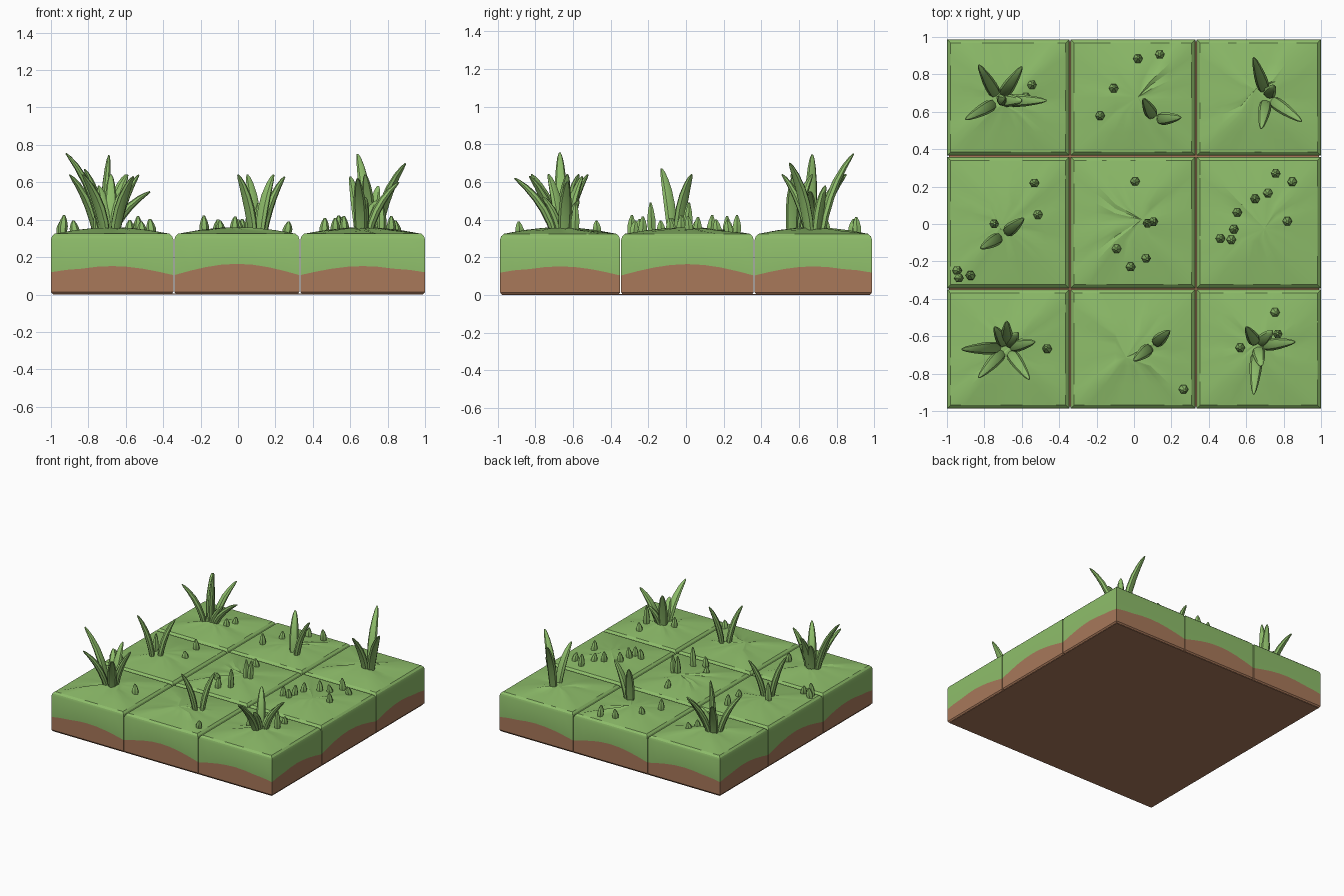
import bpy, bmesh, math, random
from mathutils import Vector

if "Cube" in bpy.data.objects:
    bpy.data.objects.remove(bpy.data.objects["Cube"])

random.seed(4)

def material(name, rgb):
    m = bpy.data.materials.new(name)
    m.diffuse_color = (*rgb, 1)
    m.use_nodes = True
    m.node_tree.nodes["Principled BSDF"].inputs["Base Color"].default_value = m.diffuse_color
    return m

GRASS = material("grass green", (0.270, 0.510, 0.144))
SOIL = material("soil brown", (0.392, 0.188, 0.102))

def finish(bm, name, mats, angle):
    bmesh.ops.recalc_face_normals(bm, faces=bm.faces)
    me = bpy.data.meshes.new(name)
    bm.to_mesh(me)
    bm.free()
    for m in mats:
        me.materials.append(m)
    ob = bpy.data.objects.new(name, me)
    bpy.context.collection.objects.link(ob)
    bpy.ops.object.select_all(action='DESELECT')
    ob.select_set(True)
    bpy.context.view_layer.objects.active = ob
    bpy.ops.object.shade_smooth_by_angle(angle=math.radians(angle))
    return ob

def loft(bm, rings, mat_of=lambda i: 0):
    vs = [[bm.verts.new(p) for p in r] for r in rings]
    n = len(vs[0])
    for i in range(len(vs) - 1):
        for k in range(n):
            f = bm.faces.new((vs[i][k], vs[i][(k + 1) % n], vs[i + 1][(k + 1) % n], vs[i + 1][k]))
            f.material_index = mat_of(i)
    return vs

# ---- turf tiles: soil below a wavy line, grass above, domed top
XS = (-1.0, -0.343, 0.331, 1.0)
YS = (-0.987, -0.347, 0.362, 0.987)
N = 8

def tile(x0, x1, y0, y1, name):
    cx, cy, hx, hy = (x0 + x1) / 2, (y0 + y1) / 2, (x1 - x0) / 2, (y1 - y0) / 2
    # unit square outline, counter-clockwise
    sq = []
    for k in range(4):
        for j in range(N):
            a, b = -1 + 2 * j / N, 1
            for _ in range(k):
                a, b = b, -a
            sq.append((a, b, math.sin(math.pi * j / N)))

    def ring(inset, z, wave=0):
        out = []
        for a, b, s in sq:
            px, py = cx + a * (hx - inset), cy + b * (hy - inset)
            rim = 0.015 if abs(px) > 0.9 and abs(py) > 0.9 else 0
            amp = wave if cx * cx < 0.05 or cy * cy < 0.05 else wave * 0.8
            out.append((px, py, z + (amp * s + rim * (1 - s) if wave else 0)))
        return out

    rings = [ring(0.008, 0.003), ring(0.0, 0.014), ring(0.0, 0.104, 0.06),
             ring(0.0, 0.295), ring(0.006, 0.312), ring(0.02, 0.325)]
    jig = [random.uniform(-0.005, 0.005) for _ in sq]
    for scale, z in ((0.6, 0.340), (0.28, 0.352)):
        rings.append([(cx + a * hx * scale, cy + b * hy * scale, z + jig[i])
                      for i, (a, b, s) in enumerate(sq)])
    bm = bmesh.new()
    vs = loft(bm, rings, lambda i: 1 if i < 2 else 0)
    bm.faces.new(vs[0]).material_index = 1
    top = bm.verts.new((cx + random.uniform(-.05, .05), cy + random.uniform(-.05, .05), 0.358))
    for k in range(len(sq)):
        bm.faces.new((vs[-1][k], vs[-1][(k + 1) % len(sq)], top))
    finish(bm, name, (GRASS, SOIL), 25)

G = 0.003
for i in range(3):
    for j in range(3):
        tile(XS[i] + (G if i else 0), XS[i + 1] - (G if i < 2 else 0),
             YS[j] + (G if j else 0), YS[j + 1] - (G if j < 2 else 0), f"turf_tile_{i}_{j}")

# ---- underside plate closing the joints
bm = bmesh.new()
loop = [(-0.99, -0.977), (0.99, -0.977), (0.99, 0.977), (-0.99, 0.977)]
vs = loft(bm, [[(x, y, z) for x, y in loop] for z in (0, 0.006)])
bm.faces.new(vs[0])
bm.faces.new(vs[1])
finish(bm, "underside_plate", (SOIL,), 30)

# ---- grass blades: curved, tapering, ridged
def blade(bm, base, tip, w=0.034):
    b, t = Vector(base), Vector(tip)
    d = Vector((t.x - b.x, t.y - b.y, 0))
    c = Vector((b.x, b.y, b.z + (t.z - b.z) * 0.62)) + d * 0.22
    side = Vector((-d.y, d.x, 0)).normalized()
    rings = []
    for u, k in ((0, 0.8), (0.2, 0.97), (0.4, 1), (0.6, 0.9), (0.8, 0.66), (0.93, 0.42), (1, 0.16)):
        p = b * (1 - u) ** 2 + c * 2 * u * (1 - u) + t * u * u
        tan = ((c - b) * (1 - u) + (t - c) * u).normalized()
        nrm = tan.cross(side)
        rings.append([p + side * (math.cos(a) * w * k) + nrm * (math.sin(a) * w * 0.68 * k)
                      for a in [math.tau * q / 8 for q in range(8)]])
    vs = loft(bm, rings)
    bm.faces.new(vs[0])
    bm.faces.new(vs[-1])

# clump centre, then tips (x, y, z)
CLUMPS = {
    "clump_front_left": ((-0.68, -0.66), [(-0.92, -0.67, .755), (-0.83, -0.82, .64), (-0.56, -0.83, .63),
                         (-0.53, -0.63, .64), (-0.68, -0.52, .64), (-0.745, -0.55, .58), (-0.62, -0.58, .55)]),
    "clump_back_left": ((-0.72, 0.66), [(-0.83, 0.85, .64), (-0.60, 0.84, .64), (-0.90, 0.56, .64),
                        (-0.69, 0.67, .745), (-0.47, 0.66, .55), (-0.60, 0.66, .50)]),
    "clump_back_right": ((0.71, 0.68), [(0.64, 0.89, .75), (0.68, 0.51, .64), (0.895, 0.55, .70),
                         (0.75, 0.74, .58)]),
    "clump_front_right": ((0.66, -0.65), [(0.64, -0.91, .62), (0.86, -0.63, .60), (0.60, -0.55, .63),
                          (0.74, -0.57, .50), (0.68, -0.76, .52)]),
    "clump_middle_left": ((-0.70, -0.06), [(-0.82, -0.13, .67), (-0.59, 0.03, .64)]),
    "clump_front_middle": ((0.10, -0.65), [(0.0, -0.73, .64), (0.19, -0.57, .64)]),
    "clump_back_middle": ((0.11, 0.56), [(0.05, 0.67, .64), (0.25, 0.57, .63)]),
}
for name, ((cx, cy), tips) in CLUMPS.items():
    bm = bmesh.new()
    for x, y, z in tips:
        blade(bm, (cx + (x - cx) * 0.18, cy + (y - cy) * 0.18, 0.315), (x, y, z))
    finish(bm, name, (GRASS,), 40)

# ---- small sprouts: short, blunt shoots (x, y, height)
SPROUTS = [(.02, .88), (.14, .91), (-.11, .72), (-.18, .58), (-.53, .22), (-.51, .05), (-.75, 0),
           (-.95, -.25), (-.87, -.28), (-.94, -.29), (.01, .23), (.075, 0), (.10, .01), (-.09, -.13),
           (.06, -.18), (-.02, -.23), (.76, .27), (.85, .23), (.72, .17), (.65, .13), (.55, .06),
           (.53, -.03), (.46, -.08), (.52, -.08), (.82, .02), (.75, -.47), (.77, -.59), (.57, -.66),
           (-.46, -.67), (.26, -.88), (-.55, .74), (-.58, .68)]
TALL = {(.075, 0), (.10, .01), (.06, -.18), (-.75, 0), (.77, -.59)}
bm = bmesh.new()
for x, y in SPROUTS:
    top = 0.49 if (x, y) in TALL else random.uniform(0.39, 0.425)
    lx, ly = random.uniform(-.012, .012), random.uniform(-.012, .012)
    rings = []
    for u, r in ((0, 0.022), (0.45, 0.026), (0.75, 0.018), (1, 0.006)):
        rings.append([(x + lx * u + r * math.cos(math.tau * q / 6),
                       y + ly * u + r * math.sin(math.tau * q / 6),
                       0.315 + (top - 0.315) * u) for q in range(6)])
    vs = loft(bm, rings)
    bm.faces.new(vs[0])
    bm.faces.new(vs[-1])
finish(bm, "small_sprouts", (GRASS,), 40)
